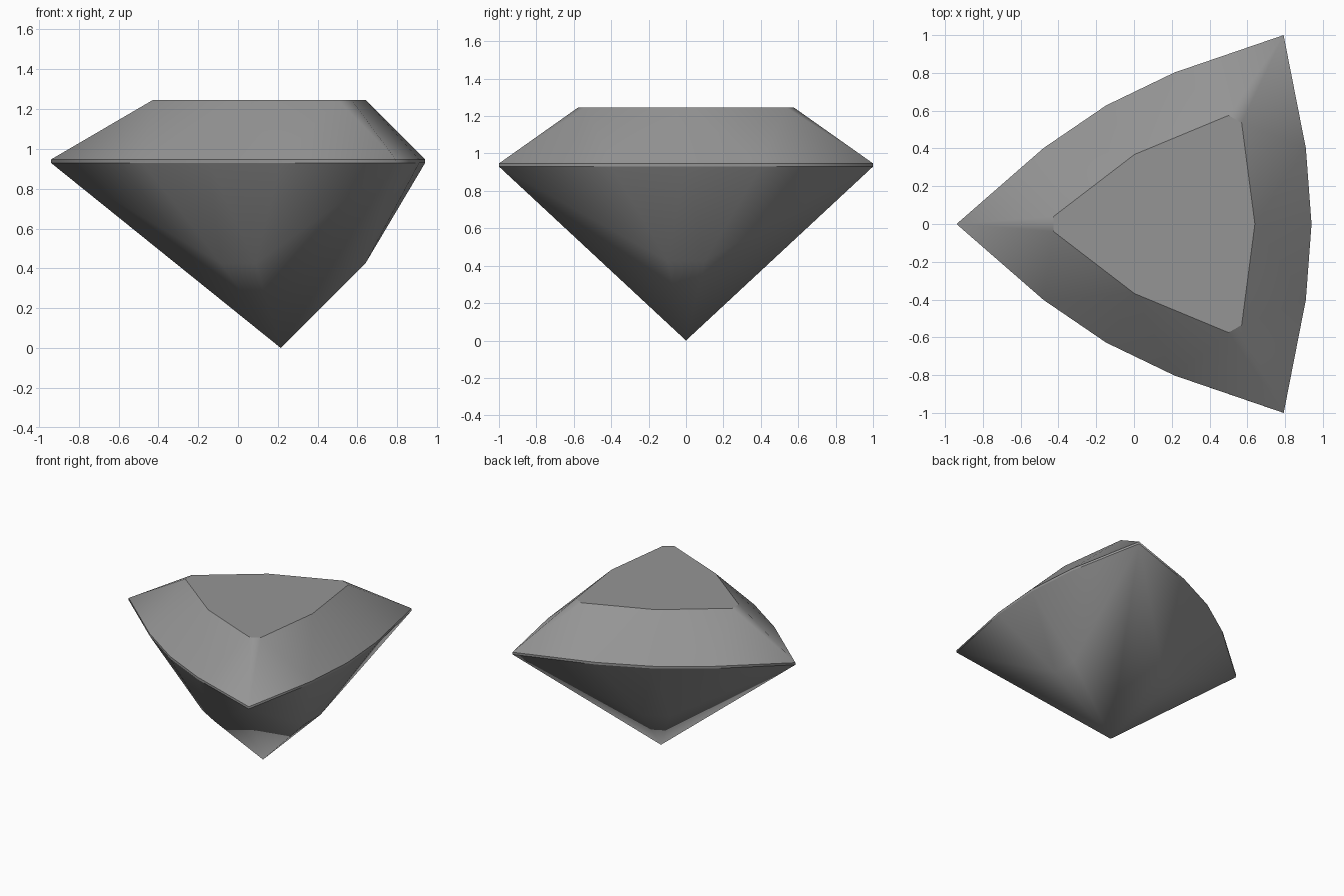
import bpy, bmesh
from math import radians
from mathutils import Matrix, Vector

cube = bpy.data.objects.get("Cube")
if cube:
    bpy.data.objects.remove(cube, do_unlink=True)

# Heights and centre of the triangular stone
TOP, GIRDLE_TOP, GIRDLE_LOW, FACET = 1.247, 0.947, 0.93, 0.425
CENTRE_X = 0.215

# One side of the stone, pointing along +x
GIRDLE = [(0.577, -1), (0.695, -0.4), (0.725, 0), (0.695, 0.4), (0.577, 1)]
TABLE = [(0.355, -0.535), (0.425, 0), (0.355, 0.535)]
PAVILION = [(0.425, -0.1), (0.425, 0.1)]


def ring(points, z):
    return [Vector((x, y, z)) for x, y in points]


bm = bmesh.new()


def add_faces(faces, turn):
    for pts in faces:
        bm.faces.new([bm.verts.new(turn @ p) for p in pts])


# Crown, girdle and pavilion, turned three times
up, low = ring(GIRDLE, GIRDLE_TOP), ring(GIRDLE, GIRDLE_LOW)
table, pav = ring(TABLE, TOP), ring(PAVILION, FACET)
culet = Vector((0, 0, 0))
third = Matrix.Rotation(radians(120), 3, 'Z')
(ta, tm, tb), (pa, pb) = table, pav
side = [
    (up[0], up[1], ta), (up[1], tm, ta), (up[1], up[2], tm),
    (up[2], up[3], tm), (up[3], tb, tm), (up[3], up[4], tb),
    (up[4], third @ ta, tb),
    (low[0], pa, low[1]), (low[1], pa, low[2]), (low[2], pa, pb),
    (low[2], pb, low[3]), (low[3], pb, low[4]),
    (low[0], culet, pa), (pa, culet, pb), (pb, culet, low[4]),
]
side += [(low[i], low[i + 1], up[i + 1], up[i]) for i in range(4)]
turns = [Matrix.Rotation(radians(120 * k), 3, 'Z') for k in range(3)]
for turn in turns:
    add_faces(side, turn)

# Flat table on top
bm.faces.new([bm.verts.new(turn @ p) for turn in turns for p in table])

bmesh.ops.remove_doubles(bm, verts=bm.verts, dist=0.002)
bmesh.ops.recalc_face_normals(bm, faces=bm.faces)
bmesh.ops.translate(bm, verts=bm.verts, vec=(CENTRE_X, 0, 0))

# Smooth facets, crisp table and girdle rims
for face in bm.faces:
    face.smooth = True
for edge in bm.edges:
    za, zb = (v.co.z for v in edge.verts)
    if abs(za - zb) < 0.001 and za > GIRDLE_LOW - 0.01:
        edge.smooth = len({round(f.calc_center_median().z, 1) for f in edge.link_faces}) == 1

mesh = bpy.data.meshes.new("gemstone")
bm.to_mesh(mesh)
bm.free()

# Grey stone
grey = bpy.data.materials.new("stone_grey")
grey.use_nodes = True
colour = (0.3, 0.3, 0.3, 1)
grey.diffuse_color = colour
grey.node_tree.nodes["Principled BSDF"].inputs["Base Color"].default_value = colour
mesh.materials.append(grey)

gem = bpy.data.objects.new("gemstone", mesh)
bpy.context.collection.objects.link(gem)
